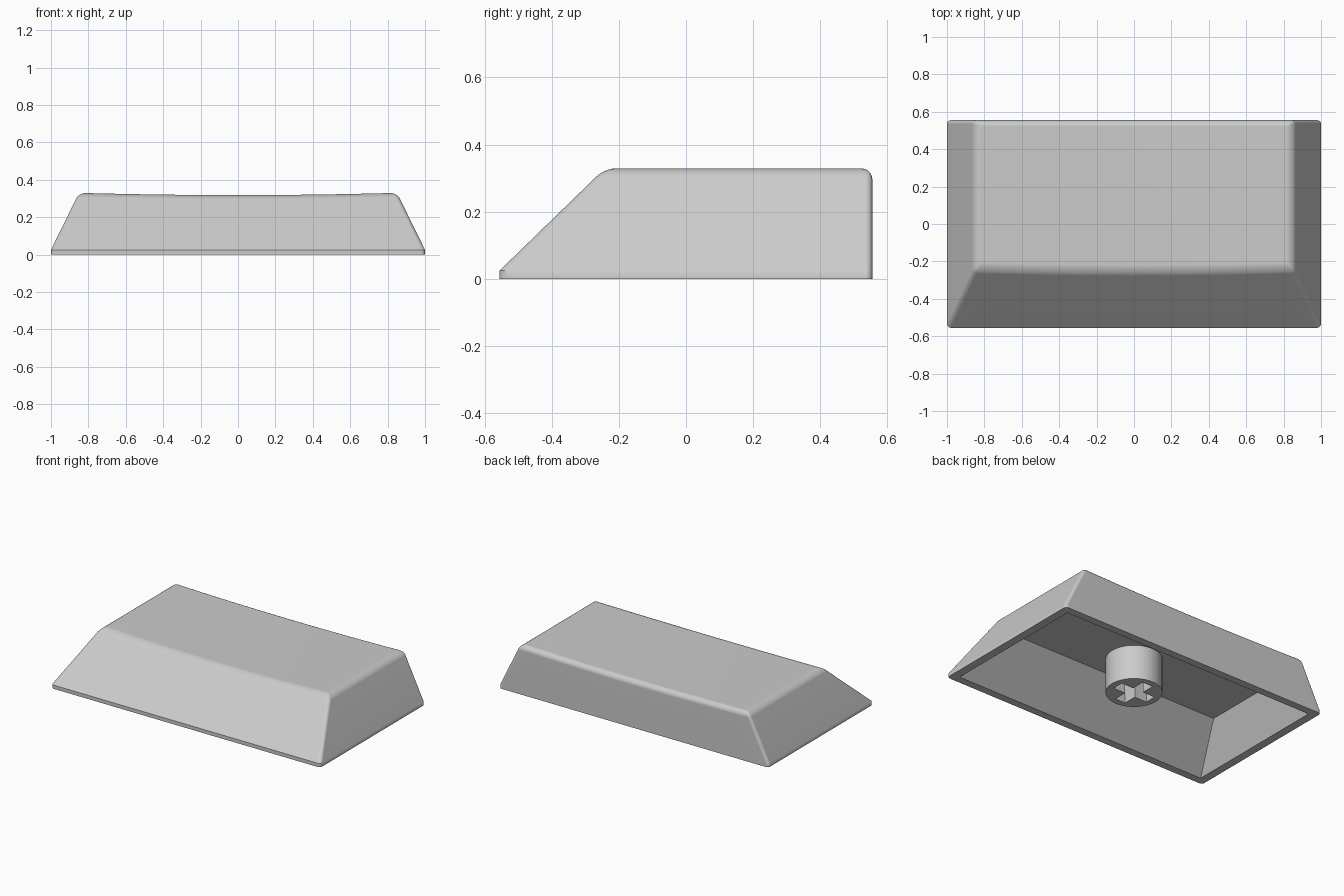
import bpy, bmesh
from mathutils import Matrix

cube = bpy.data.objects.get("Cube")
if cube:
    bpy.data.objects.remove(cube, do_unlink=True)

grey = bpy.data.materials.new("light_grey_plastic")
grey.use_nodes = True
grey.diffuse_color = (0.6, 0.6, 0.6, 1)
grey.node_tree.nodes["Principled BSDF"].inputs["Base Color"].default_value = (0.6, 0.6, 0.6, 1)

HALF_X, HALF_Y, LIP, TOP = 1.0, 0.555, 0.025, 0.33
TOP_X, DISH, COLUMNS = 0.85, 0.012, 20
CEILING = 0.25


def make_object(name, bm):
    bmesh.ops.recalc_face_normals(bm, faces=bm.faces[:])
    mesh = bpy.data.meshes.new(name)
    bm.to_mesh(mesh)
    bm.free()
    mesh.materials.append(grey)
    obj = bpy.data.objects.new(name, mesh)
    bpy.context.collection.objects.link(obj)
    return obj


def activate(obj):
    bpy.ops.object.select_all(action='DESELECT')
    obj.select_set(True)
    bpy.context.view_layer.objects.active = obj


def cut(obj, cutter):
    mod = obj.modifiers.new("cut", 'BOOLEAN')
    mod.operation, mod.solver, mod.object = 'DIFFERENCE', 'EXACT', cutter
    cutter.hide_render = True
    activate(obj)
    bpy.ops.object.modifier_apply(modifier=mod.name)
    bpy.data.objects.remove(cutter, do_unlink=True)


def frustum(bm, low, high):
    """Closed solid between two rectangles (x0, x1, y0, y1, z)."""
    rings = []
    for x0, x1, y0, y1, z in (low, high):
        rings.append([bm.verts.new((x, y, z)) for x, y in
                      ((x0, y0), (x1, y0), (x1, y1), (x0, y1))])
    a, b = rings
    bm.faces.new(a)
    bm.faces.new(b)
    for i in range(4):
        j = (i + 1) % 4
        bm.faces.new((a[i], a[j], b[j], b[i]))


# Shell: side profile repeated across the width, with a dished top
bm = bmesh.new()
weight = bm.edges.layers.float.new("bevel_weight_edge")
sections = []
for i in range(COLUMNS + 1):
    u = 2 * i / COLUMNS - 1
    zt = TOP - DISH * (1 - u * u)
    yt = -HALF_Y + (zt - LIP) * 1.03
    profile = [(1, -HALF_Y, 0), (1, -HALF_Y, LIP), (TOP_X, yt, zt),
               (TOP_X, HALF_Y, zt), (1, HALF_Y, LIP), (1, HALF_Y, 0)]
    # Keep each column on the same tapered side slope
    sections.append([bm.verts.new((u * s * HALF_X, y, z)) for s, y, z in profile])
for a, b in zip(sections, sections[1:]):
    for j in range(6):
        k = (j + 1) % 6
        bm.faces.new((a[j], a[k], b[k], b[j]))
    for j in (2, 3):
        bm.edges.get((a[j], b[j]))[weight] = 1.0
for s in (sections[0], sections[-1]):
    bm.faces.new((s[0], s[1], s[4], s[5]))
    bm.faces.new((s[1], s[2], s[3], s[4]))
    for j, w in enumerate((0.6, 0.6, 1.0, 0.6, 0.6)):
        bm.edges.get((s[j], s[j + 1]))[weight] = w
shell = make_object("keycap_shell", bm)

# Rounded edges
bevel = shell.modifiers.new("round_edges", 'BEVEL')
bevel.limit_method = 'WEIGHT'
bevel.width, bevel.segments = 0.033, 5
bevel.use_clamp_overlap = False
activate(shell)
bpy.ops.object.modifier_apply(modifier=bevel.name)

# Hollow underside
bm = bmesh.new()
slope = (HALF_X - TOP_X) / (TOP - LIP)
rim_x, rim_y, below = 0.945, 0.505, 0.02
frustum(bm,
        (-rim_x - below * slope, rim_x + below * slope, -rim_y - below, rim_y, -below),
        (-rim_x + CEILING * slope, rim_x - CEILING * slope, -0.235, rim_y - 0.01, CEILING))
cut(shell, make_object("cavity_cutter", bm))

# Round mounting stem reaching from the ceiling
bm = bmesh.new()
stem_low, stem_high = 0.02, CEILING + 0.02
bmesh.ops.create_cone(bm, cap_ends=True, segments=48, radius1=0.171, radius2=0.171,
                      depth=stem_high - stem_low,
                      matrix=Matrix.Translation((0, 0, (stem_low + stem_high) / 2)))
stem = make_object("mounting_stem", bm)

# Cross-shaped socket
for hx, hy in ((0.128, 0.038), (0.038, 0.128)):
    bm = bmesh.new()
    frustum(bm, (-hx, hx, -hy, hy, -0.02), (-hx, hx, -hy, hy, CEILING - 0.01))
    cut(stem, make_object("socket_cutter", bm))

# Smooth shading with crisp edges
for obj in (shell, stem):
    activate(obj)
    bpy.ops.object.shade_smooth_by_angle(angle=0.52)
    normals = obj.modifiers.new("weighted_normals", 'WEIGHTED_NORMAL')
    normals.keep_sharp = True
